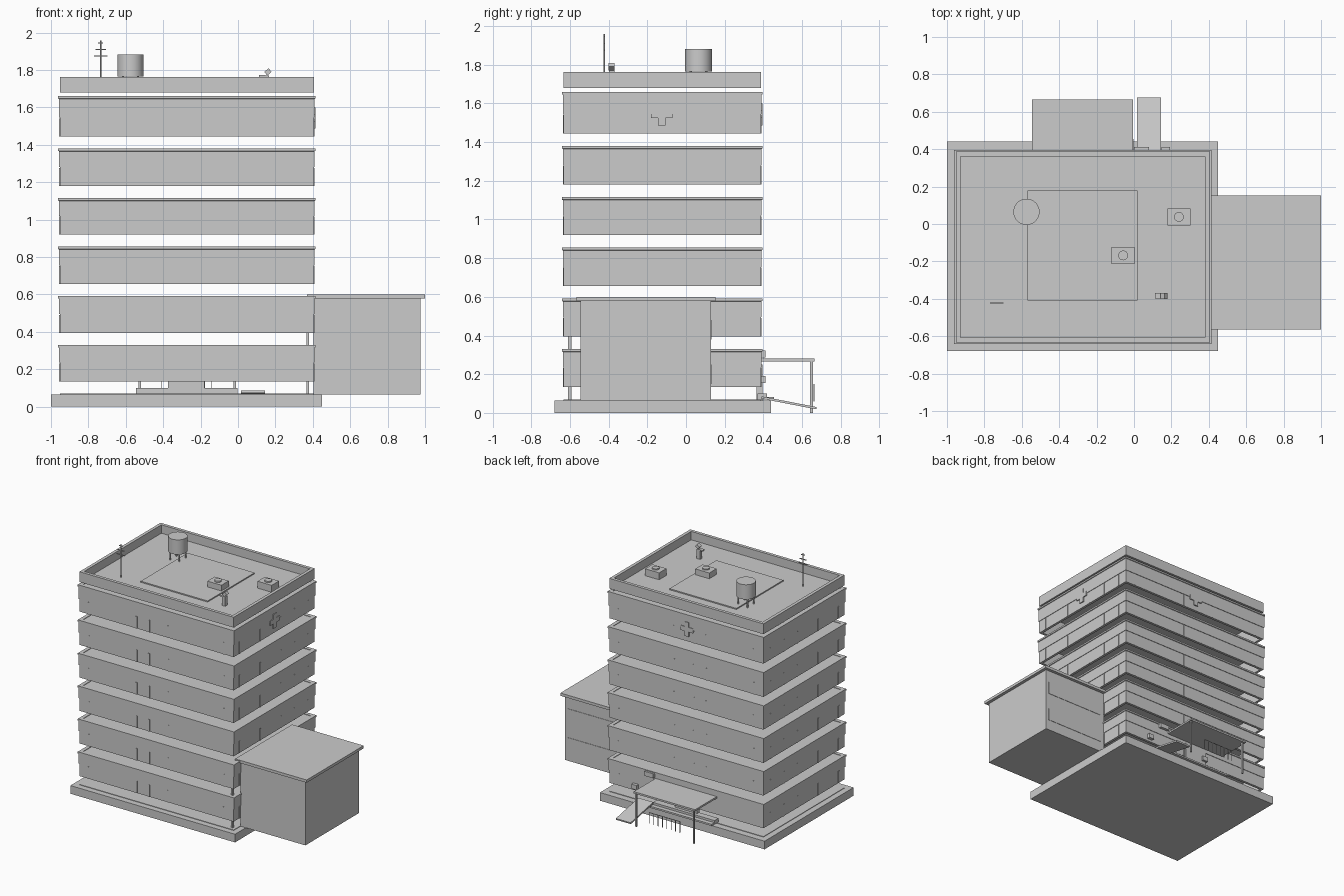
import bpy, bmesh, math
from mathutils import Matrix

X0, X1, Y0, Y1 = -0.953, 0.405, -0.633, 0.387   # tower footprint


def finish(name, bm):
    bmesh.ops.recalc_face_normals(bm, faces=bm.faces)
    me = bpy.data.meshes.new(name)
    bm.to_mesh(me)
    bm.free()
    ob = bpy.data.objects.new(name, me)
    bpy.context.collection.objects.link(ob)
    return ob


def box(name, x0, x1, y0, y1, z0, z1, tilt=None):
    bm = bmesh.new()
    bmesh.ops.create_cube(bm, size=1, matrix=Matrix.Diagonal((x1 - x0, y1 - y0, z1 - z0, 1)))
    ob = finish(name, bm)
    ob.location = ((x0 + x1) / 2, (y0 + y1) / 2, (z0 + z1) / 2)
    if tilt:
        ob.rotation_euler = tilt
    return ob


def cyl(name, x, y, z0, z1, r, n=24):
    bm = bmesh.new()
    bmesh.ops.create_cone(bm, cap_ends=True, segments=n, radius1=r, radius2=r, depth=z1 - z0)
    for f in bm.faces:
        f.smooth = len(f.verts) == 4 and n > 8
    for e in bm.edges:
        e.smooth = not any(len(f.verts) > 4 for f in e.link_faces)
    ob = finish(name, bm)
    ob.location = (x, y, (z0 + z1) / 2)
    return ob


def ring(name, profile):
    """Sweep a closed (offset, z) profile around the tower rectangle."""
    bm = bmesh.new()
    loops = []
    for o, z in profile:
        loops.append([bm.verts.new(c) for c in (
            (X0 - o, Y0 - o, z), (X1 + o, Y0 - o, z), (X1 + o, Y1 + o, z), (X0 - o, Y1 + o, z))])
    for a, b in zip(loops, loops[1:] + loops[:1]):
        for i in range(4):
            j = (i + 1) % 4
            bm.faces.new((a[i], a[j], b[j], b[i]))
    return finish(name, bm)


# Base slab and ground floor
box("base_slab", -1, 0.45, -0.68, 0.44, 0, 0.065)
box("ground_floor", X0, X1, Y0, Y1, 0.06, 0.069)

# Storey bands: facade ring, floor slab inside, narrow joint fins
levels = [(0.135, 0.33), (0.395, 0.592), (0.655, 0.855), (0.92, 1.115), (1.18, 1.38), (1.445, 1.66)]
for n, (a, b) in enumerate(levels, 1):
    m = a + 0.1
    ring(f"facade_band_{n}", [(0, a), (0, m), (0.004, m), (0.004, b - 0.015), (0.009, b - 0.013),
                              (0.009, b), (-0.02, b), (-0.02, a)])
    box(f"floor_slab_{n}", X0 + 0.015, X1 - 0.015, Y0 + 0.015, Y1 - 0.015, b - 0.055, b - 0.004)
    for x in (-0.87, -0.45, -0.34, -0.17, 0.32):
        for s, y in (("front", Y0), ("back", Y1)):
            box(f"joint_{s}_{n}", x - 0.006, x + 0.006, y - 0.003, y + 0.003, a, m - 0.004)
    for y in (-0.56, -0.3, -0.04, 0.13, 0.3):
        for s, x in (("left", X0), ("right", X1)):
            box(f"joint_{s}_{n}", x - 0.003, x + 0.003, y - 0.006, y + 0.006, a, m - 0.004)

# Cross-shaped plaques on the top band
box("right_plaque_upright", X1, X1 + 0.009, -0.145, -0.107, 1.487, 1.6)
box("right_plaque_bar", X1, X1 + 0.009, -0.182, -0.07, 1.525, 1.562)
box("back_plaque_upright", -0.30, -0.262, Y1, Y1 + 0.009, 1.487, 1.6)
box("back_plaque_bar", -0.337, -0.225, Y1, Y1 + 0.009, 1.525, 1.562)

# Roof with parapet and landing pad
ring("roof_parapet", [(0, 1.68), (0, 1.762), (-0.025, 1.762), (-0.025, 1.68)])
box("roof_deck", X0 + 0.01, X1 - 0.01, Y0 + 0.01, Y1 - 0.01, 1.68, 1.695)
box("landing_pad", -0.57, 0.02, -0.41, 0.18, 1.69, 1.704)

# Water tank on legs
cyl("water_tank", -0.575, 0.065, 1.765, 1.882, 0.07, 32)
for dx in (-0.04, 0.04):
    for dy in (-0.04, 0.04):
        cyl("tank_leg", -0.575 + dx, 0.065 + dy, 1.69, 1.77, 0.006, 8)

# Air conditioning units
for x, y in ((0.24, 0.038), (-0.058, -0.168)):
    box("air_unit", x - 0.062, x + 0.062, y - 0.046, y + 0.046, 1.69, 1.75)
    cyl("air_unit_fan", x, y, 1.75, 1.76, 0.026)

# Antenna
cyl("antenna_mast", -0.735, -0.422, 1.69, 1.958, 0.004, 8)
for z, w in ((1.945, 0.014), (1.91, 0.028), (1.875, 0.036)):
    box("antenna_bar", -0.735 - w, -0.735 + w, -0.425, -0.419, z - 0.003, z + 0.003)

# Small roof vent with tilted head
box("vent_post", 0.135, 0.165, -0.397, -0.37, 1.69, 1.77)
box("vent_collar", 0.113, 0.148, -0.397, -0.37, 1.763, 1.772)
box("vent_head", 0.145, 0.175, -0.4, -0.37, 1.777, 1.802, (0, math.radians(-40), 0))

# Side wing
box("wing_walls", 0.405, 0.975, -0.545, 0.128, 0.065, 0.58)
box("wing_roof", 0.37, 1.0, -0.565, 0.152, 0.578, 0.6)
for z in (0.2, 0.43):
    box("wing_window_strip", 0.44, 0.95, 0.12, 0.131, z - 0.05, z + 0.05)
box("corner_post", 0.365, 0.38, -0.61, -0.592, 0.065, 0.4)

# Back entrance: canopy, posts, steps, door, ramp, railing
box("canopy", -0.545, -0.005, 0.385, 0.665, 0.266, 0.28)
for x in (-0.525, -0.018):
    box("canopy_post", x - 0.006, x + 0.006, 0.642, 0.656, 0, 0.268)
box("lower_step", -0.545, -0.003, 0.37, 0.455, 0.07, 0.083)
box("upper_step", -0.545, -0.003, 0.37, 0.42, 0.083, 0.1)
box("entrance_door", -0.375, -0.18, 0.365, 0.395, 0.065, 0.25)
box("ramp", 0.015, 0.145, 0.387, 0.677, 0.046, 0.058, (math.radians(-11), 0, 0))
for i in range(8):
    x = -0.41 + i * 0.27 / 7
    box("railing_bar", x - 0.002, x + 0.002, 0.660, 0.664, 0.06, 0.15)
box("railing_top", -0.412, -0.138, 0.660, 0.664, 0.146, 0.15)

# Wall lamps on the back facade
for x, z, w in ((0.17, 0.172, 0.023), (-0.36, 0.172, 0.023), (0.04, 0.305, 0.04)):
    box("wall_lamp", x - w, x + w, Y1, 0.412, z - 0.018, z + 0.018)
